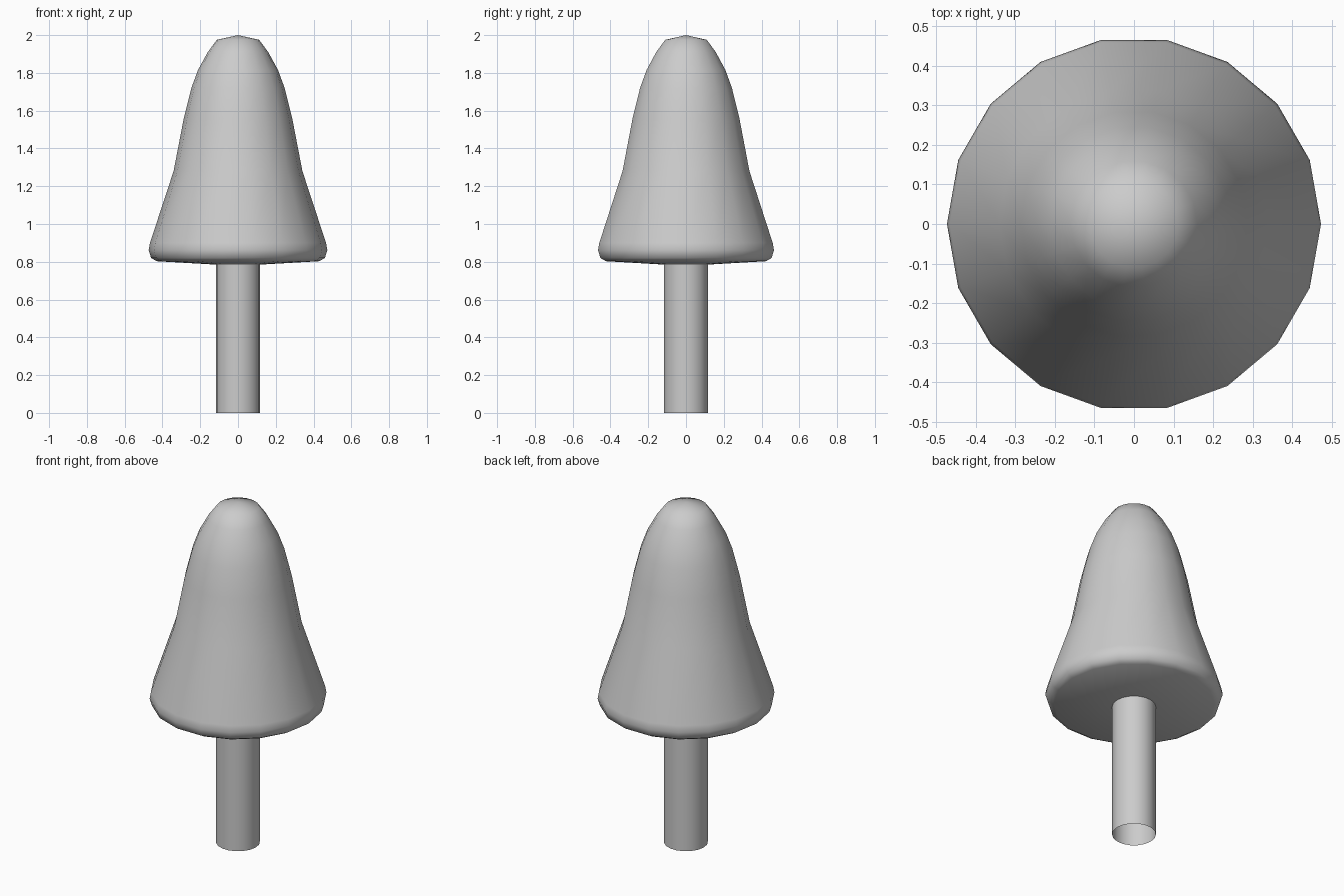
import bpy, bmesh, math

if "Cube" in bpy.data.objects:
    bpy.data.objects.remove(bpy.data.objects["Cube"])

SIDES = 18


def lathe(name, profile):
    """Spin a (radius, height) profile around z; radius 0 becomes a pole."""
    bm = bmesh.new()
    rings = []
    for r, z in profile:
        if r == 0:
            rings.append([bm.verts.new((0, 0, z))] * SIDES)
        else:
            rings.append([bm.verts.new((r * math.cos(2 * math.pi * i / SIDES),
                                        r * math.sin(2 * math.pi * i / SIDES), z))
                          for i in range(SIDES)])
    for low, high in zip(rings, rings[1:]):
        for i in range(SIDES):
            j = (i + 1) % SIDES
            corners = list(dict.fromkeys((low[i], low[j], high[j], high[i])))
            bm.faces.new(corners)
    mesh = bpy.data.meshes.new(name)
    bm.to_mesh(mesh)
    bm.free()
    obj = bpy.data.objects.new(name, mesh)
    bpy.context.collection.objects.link(obj)
    bpy.ops.object.select_all(action='DESELECT')
    obj.select_set(True)
    bpy.context.view_layer.objects.active = obj
    bpy.ops.object.shade_smooth_by_angle(angle=math.radians(60))
    return obj


# Trunk: open tube that meets the underside of the foliage
lathe("trunk", [(0.117, 0), (0.117, 0.785)])

# Foliage: shallow underside, rounded rim, flared bell and blunt tip
lathe("foliage", [(0.117, 0.785), (0.43, 0.803), (0.46, 0.82), (0.473, 0.862),
                  (0.466, 0.90), (0.341, 1.28), (0.287, 1.56), (0.247, 1.72),
                  (0.212, 1.815), (0.16, 1.91), (0.112, 1.975), (0, 2.0)])
